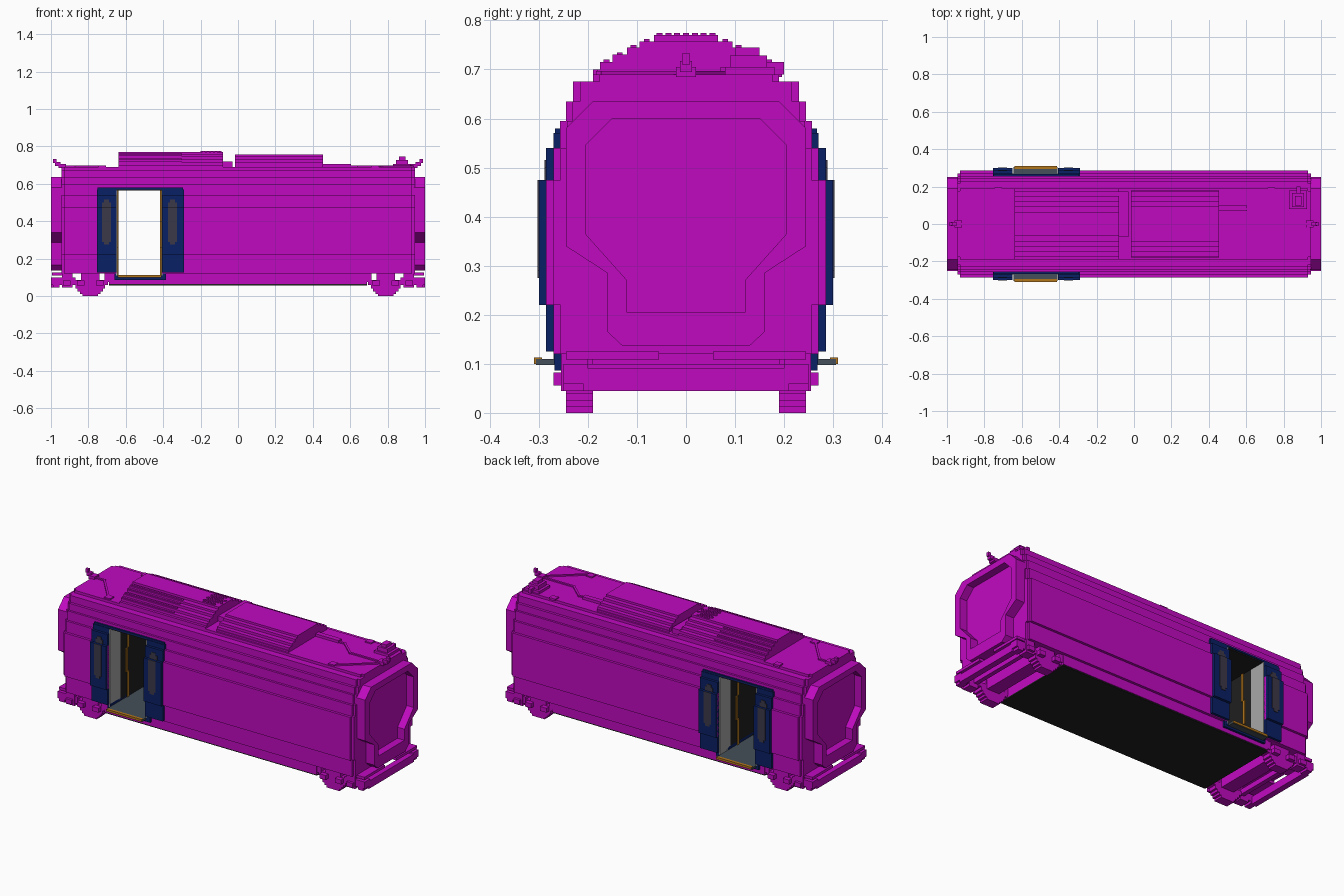
import bpy, bmesh
from mathutils import Vector

if "Cube" in bpy.data.objects:
    bpy.data.objects.remove(bpy.data.objects["Cube"])


def material(name, r, g, b):
    m = bpy.data.materials.new(name)
    m.use_nodes = True
    m.diffuse_color = (r, g, b, 1)
    m.node_tree.nodes["Principled BSDF"].inputs["Base Color"].default_value = (r, g, b, 1)
    return m


MAGENTA = material("magenta_paint", 0.53, 0.003, 0.53)
BLUE = material("navy_door", 0.003, 0.014, 0.13)
GLASS = material("smoky_glass", 0.045, 0.04, 0.065)
SLATE = material("slate_floor", 0.06, 0.08, 0.10)
ORANGE = material("orange_trim", 0.45, 0.18, 0.012)
LIGHT = material("light_grey_panel", 0.39, 0.39, 0.39)
DARK = material("charcoal", 0.014, 0.014, 0.014)


def finish(name, bm, mat):
    bmesh.ops.recalc_face_normals(bm, faces=bm.faces)
    me = bpy.data.meshes.new(name)
    bm.to_mesh(me)
    bm.free()
    me.materials.append(mat)
    ob = bpy.data.objects.new(name, me)
    bpy.context.collection.objects.link(ob)
    return ob


def prism(name, pts, a0, a1, mat, axis="x"):
    """Extrude a closed 2D outline between a0 and a1 along an axis."""
    place = {"x": lambda a, u, v: (a, u, v),
             "y": lambda a, u, v: (u, a, v),
             "z": lambda a, u, v: (u, v, a)}[axis]
    bm = bmesh.new()
    lo = [bm.verts.new(place(a0, u, v)) for u, v in pts]
    hi = [bm.verts.new(place(a1, u, v)) for u, v in pts]
    bm.faces.new(lo)
    bm.faces.new(hi)
    n = len(pts)
    for i in range(n):
        j = (i + 1) % n
        bm.faces.new((lo[i], lo[j], hi[j], hi[i]))
    return finish(name, bm, mat)


def stepped(layers, bottom, centre=0.0, shrink=0.0):
    """Mirrored staircase outline from (half width, top height) layers."""
    side, z = [], bottom
    for w, top in layers:
        side += [(w - shrink, z), (w - shrink, top)]
        z = top
    return [(centre + w, h) for w, h in side] + [(centre - w, h) for w, h in reversed(side)]


def box(name, x0, x1, y0, y1, z0, z1, mat=MAGENTA):
    return prism(name, [(y0, z0), (y1, z0), (y1, z1), (y0, z1)], x0, x1, mat)


def pipe(name, path, width, z0, z1):
    """Flat conduit on the roof along a path of (x, y) points."""
    for p, q in zip(path, path[1:]):
        p, q = Vector(p), Vector(q)
        d = (q - p).normalized() * width / 2
        s = Vector((-d.y, d.x))
        prism(name, [p - d + s, q + d + s, q + d - s, p - d - s], z0, z1, MAGENTA, "z")


# Body shell: solid sections either side of the doorway and a header above it
BODY = [(0.27, 0.22), (0.285, 0.475), (0.27, 0.54), (0.257, 0.595),
        (0.245, 0.635), (0.23, 0.675), (0.19, 0.69)]
prism("body_rear_section", stepped(BODY, 0.12), -0.93, -0.65, MAGENTA)
prism("body_main_section", stepped(BODY, 0.12), -0.405, 0.93, MAGENTA)
prism("body_door_header", stepped(BODY[3:], 0.575), -0.65, -0.405, MAGENTA)
for s in (-1, 1):
    prism("body_end_cap", stepped(BODY, 0.12, 0, 0.014), *sorted((s * 0.93, s * 0.945)), MAGENTA)

# Underframe and floor plate
box("underframe", -0.69, 0.69, -0.255, 0.255, 0.063, 0.09)
box("underframe_rear", -0.69, -0.66, -0.255, 0.255, 0.09, 0.12)
box("underframe_main", -0.385, 0.69, -0.255, 0.255, 0.09, 0.12)
box("underfloor_plate", -0.69, 0.69, -0.252, 0.252, 0.056, 0.063, DARK)

# End gangway frames with a recessed panel
outer = [(0.19, 0.635), (0.245, 0.58), (0.245, 0.34), (0.16, 0.285), (0.16, 0.165), (0.13, 0.137)]
inner = [(0.15, 0.60), (0.205, 0.545), (0.205, 0.365), (0.12, 0.27), (0.12, 0.22), (0.12, 0.205)]
for s in (-1, 1):
    bm = bmesh.new()
    loops = []
    for half, x in ((outer, 0.94), (outer, 1.0), (inner, 1.0), (inner, 0.955)):
        full = half + [(-y, z) for y, z in reversed(half)]
        loops.append([bm.verts.new((s * x, y, z)) for y, z in full])
    for a, b in zip(loops, loops[1:]):
        for i in range(len(a)):
            j = (i + 1) % len(a)
            bm.faces.new((a[i], a[j], b[j], b[i]))
    bm.faces.new(loops[0])
    bm.faces.new(loops[-1])
    finish("gangway_frame", bm, MAGENTA)

# Sliding doors on both sides, their windows and frame
DOOR = [(0.285, 0.22), (0.30, 0.475), (0.285, 0.54), (0.27, 0.57)]
for x0, x1, wx in ((-0.755, -0.65, -0.703), (-0.405, -0.29, -0.35)):
    prism("door_panels", stepped(DOOR, 0.125), x0, x1, BLUE)
    for s in (-1, 1):
        for half, z0, z1, y in ((0.014, 0.275, 0.29, 0.30), (0.024, 0.29, 0.475, 0.30),
                                (0.024, 0.475, 0.50, 0.285), (0.014, 0.50, 0.515, 0.285)):
            box("door_window", wx - half, wx + half,
                *sorted((s * (y - 0.004), s * (y + 0.003))), z0, z1, GLASS)
box("door_top_rail", -0.75, -0.295, -0.267, 0.267, 0.57, 0.58, BLUE)
box("door_bottom_rail", -0.66, -0.385, -0.268, 0.268, 0.086, 0.1, BLUE)
for x0, x1 in ((-0.66, -0.645), (-0.41, -0.385)):
    box("door_frame_foot", x0, x1, -0.269, 0.269, 0.1, 0.126, BLUE)

# Vestibule: floor, ceiling, walls and grab rails
box("vestibule_floor", -0.645, -0.41, -0.306, 0.306, 0.098, 0.11, SLATE)
box("vestibule_ceiling", -0.65, -0.405, -0.262, 0.262, 0.563, 0.571, DARK)
for x, d in ((-0.645, 1), (-0.41, -1)):
    wall = sorted((x, x - 0.006 * d))
    rail = sorted((x, x + 0.006 * d))
    box("vestibule_wall", *wall, -0.17, 0.17, 0.11, 0.565, DARK)
    for s in (-1, 1):
        box("door_pillar", *wall, *sorted((s * 0.17, s * 0.27)), 0.11, 0.565, LIGHT)
        for y, z0, z1 in ((0.105, 0.11, 0.26), (0.118, 0.26, 0.40), (0.105, 0.40, 0.565)):
            box("grab_rail", *rail, *sorted((s * (y - 0.008), s * (y + 0.008))), z0, z1, ORANGE)
for s in (-1, 1):
    box("step_edge", -0.64, -0.412, *sorted((s * 0.293, s * 0.31)), 0.1, 0.113, ORANGE)

# Roof units
CURVE = [(0.19, 0.70), (0.175, 0.715), (0.15, 0.73), (0.12, 0.745), (0.095, 0.757), (0.065, 0.77)]
prism("roof_unit_rear", stepped(CURVE, 0.685), -0.64, -0.08, MAGENTA)
prism("roof_unit_front", stepped([(0.18, 0.70)] + CURVE[1:5], 0.685), -0.015, 0.455, MAGENTA)
for s in (-1, 1):
    for y, z in ((0.162, 0.72), (0.135, 0.735), (0.107, 0.75), (0.08, 0.762)):
        box("roof_louvre", -0.64, -0.3, s * y - 0.006, s * y + 0.006, z - 0.01, z)
for row in range(-3, 4):
    for col in range(5 - abs(row) // 2):
        x = -0.20 + 0.022 * col + 0.011 * (row % 2)
        box("fan_grille", x, x + 0.012, row * 0.018 - 0.006, row * 0.018 + 0.006, 0.742, 0.774)
box("roof_manifold", -0.08, -0.03, -0.07, 0.175, 0.685, 0.72)

# Roof conduits and junction boxes
pipe("front_duct", [(0.46, 0.085), (0.59, 0.085)], 0.03, 0.685, 0.705)
pipe("front_conduit", [(0.59, 0.08), (0.64, 0.08), (0.73, 0), (0.94, 0)], 0.012, 0.685, 0.697)
pipe("front_cable", [(0.93, -0.02), (0.76, -0.165)], 0.012, 0.685, 0.697)
pipe("rear_cable", [(-0.94, 0), (-0.87, 0), (-0.74, -0.15)], 0.012, 0.685, 0.697)
for x in (-0.725, 0.735):
    for y in (-0.165, 0.178):
        box("junction_box", x - 0.02, x + 0.02, y - 0.018, y + 0.018, 0.685, 0.697)

# Stepped horns at the roof ends
for s in (-1, 1):
    for x0, x1, z0, z1, h in ((0.92, 0.96, 0.685, 0.705, 0.02), (0.95, 0.978, 0.695, 0.717, 0.012),
                              (0.97, 0.988, 0.71, 0.733, 0.008)):
        box("roof_horn", *sorted((s * x0, s * x1)), -h, h, z0, z1)

# Roof aerial
box("aerial_base", 0.83, 0.925, 0.08, 0.18, 0.685, 0.705)
box("aerial_body", 0.845, 0.91, 0.09, 0.165, 0.705, 0.728)
box("aerial_top", 0.86, 0.895, 0.10, 0.15, 0.728, 0.745)
box("aerial_bracket", 0.87, 0.89, 0.165, 0.2, 0.69, 0.715)

# Bogies: hanging side plates, open frame, end beam, axle boxes and steps
PLATE = [(0.042, 0.012), (0.055, 0.025), (0.068, 0.04), (0.08, 0.06), (0.095, 0.085), (0.05, 0.12)]
for e in (-1, 1):
    def ends(a, b):
        return sorted((e * a, e * b))
    for s in (-1, 1):
        def sides(a, b):
            return sorted((s * a, s * b))
        prism("bogie_side_plate", stepped(PLATE, 0, e * 0.79), *sides(0.19, 0.245), MAGENTA, "y")
        box("bogie_side_bar", *ends(0.87, 1.0), *sides(0.20, 0.25), 0.06, 0.1)
        box("bogie_buffer_foot", *ends(0.955, 0.99), *sides(0.20, 0.25), 0.045, 0.06)
        box("bogie_hanger", *ends(0.885, 0.94), *sides(0.20, 0.255), 0.045, 0.12)
        box("bogie_inner_link", *ends(0.69, 0.715), *sides(0.19, 0.25), 0.075, 0.12)
        for x in (0.74, 0.84, 0.915):
            box("axle_box", *ends(x - 0.02, x + 0.02), *sides(0.245, 0.27), 0.056, 0.082)
        box("end_step", *ends(0.94, 0.995), *sides(0.055, 0.245), 0.109, 0.125)
    box("bogie_end_beam", *ends(0.965, 1.0), -0.21, 0.21, 0.045, 0.09)
    box("bogie_transom", *ends(0.75, 0.83), -0.2, 0.2, 0.06, 0.12)
    box("bogie_inner_beam", *ends(0.885, 0.91), -0.21, 0.21, 0.07, 0.1)
